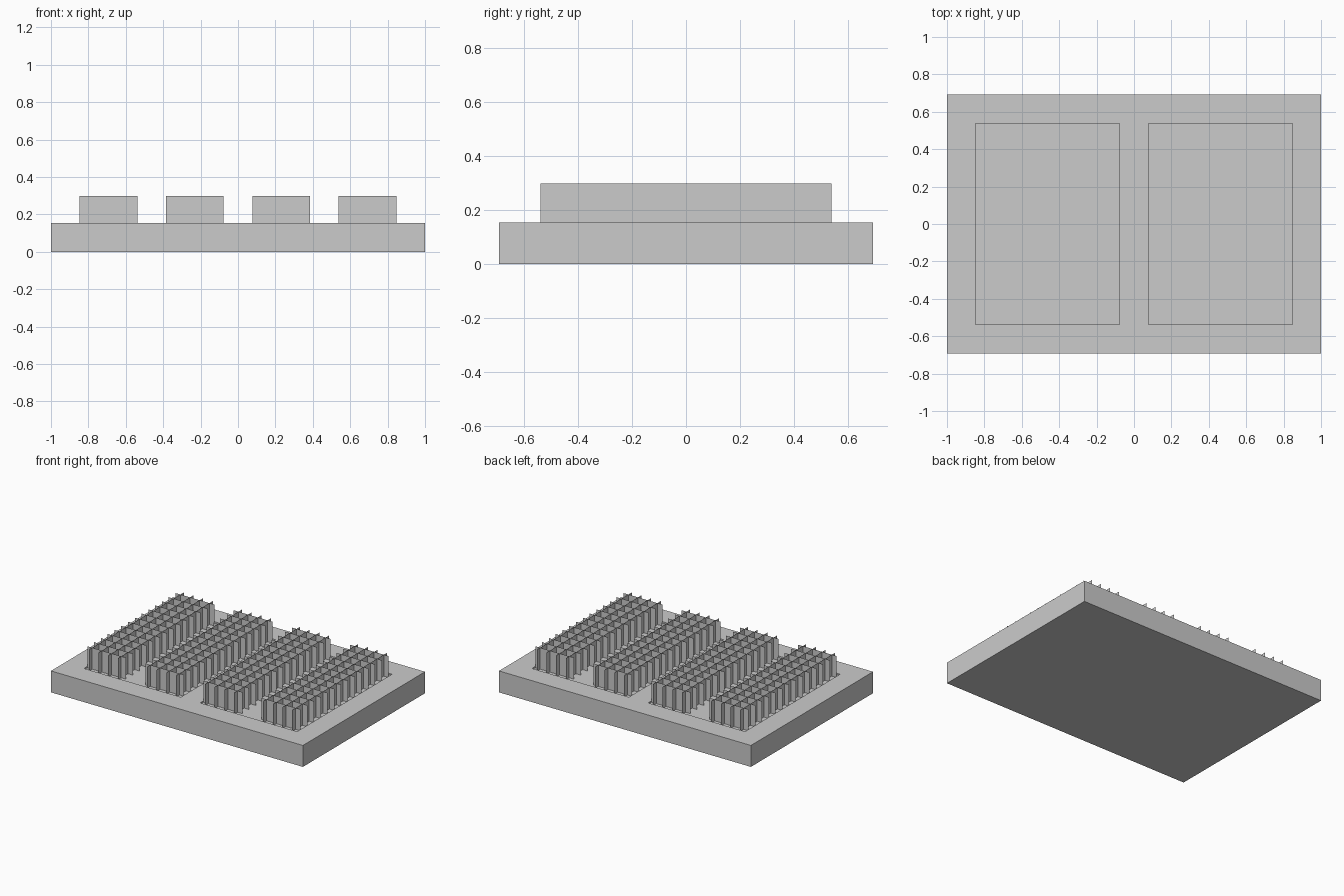
import bpy, bmesh
from mathutils import Matrix, Vector

if "Cube" in bpy.data.objects:
    bpy.data.objects.remove(bpy.data.objects["Cube"])

U = 2 / 13            # one square tile; the field is 13 x 9 tiles
BED_Z = U * 15 / 16   # soil sits slightly below the rim
CROP_TOP = BED_Z + U


def make_object(name, bm):
    mesh = bpy.data.meshes.new(name)
    bm.to_mesh(mesh)
    bm.free()
    obj = bpy.data.objects.new(name, mesh)
    bpy.context.collection.objects.link(obj)
    return obj


def box(name, lo, hi):
    lo, hi = Vector(lo), Vector(hi)
    bm = bmesh.new()
    bmesh.ops.create_cube(bm, size=1, matrix=Matrix.Translation((lo + hi) / 2)
                          @ Matrix.Diagonal((*(hi - lo), 1)))
    return make_object(name, bm)


def sheet(bm, a, b):
    """Upright single-sided sheet between two ground points."""
    bm.faces.new([bm.verts.new((*p, z)) for p, z in
                  ((a, BED_Z), (b, BED_Z), (b, CROP_TOP), (a, CROP_TOP))])


# Ground slab with two shallow planting beds
ground = box("ground_slab", (-6.5 * U, -4.5 * U, 0), (6.5 * U, 4.5 * U, U))
for side, x0 in (("left", -5.5 * U), ("right", 0.5 * U)):
    cutter = box(f"{side}_bed_cutter", (x0, -3.5 * U, BED_Z),
                 (x0 + 5 * U, 3.5 * U, 2 * U))
    cutter.hide_render = True
    cutter.hide_set(True)
    cutter.display_type = 'WIRE'
    mod = ground.modifiers.new(f"{side}_bed", 'BOOLEAN')
    mod.operation = 'DIFFERENCE'
    mod.solver = 'EXACT'
    mod.object = cutter

# Four crop rows, each 2 x 7 tiles of crossing upright sheets
for row, x0 in enumerate((-5.5, -2.5, 0.5, 3.5), 1):
    bm = bmesh.new()
    for i in range(4):
        x = (x0 + 0.25 + i * 0.5) * U
        sheet(bm, (x, -3.5 * U), (x, 3.5 * U))
    for j in range(14):
        y = (-3.25 + j * 0.5) * U
        sheet(bm, (x0 * U, y), ((x0 + 2) * U, y))
    make_object(f"crop_row_{row}", bm)
